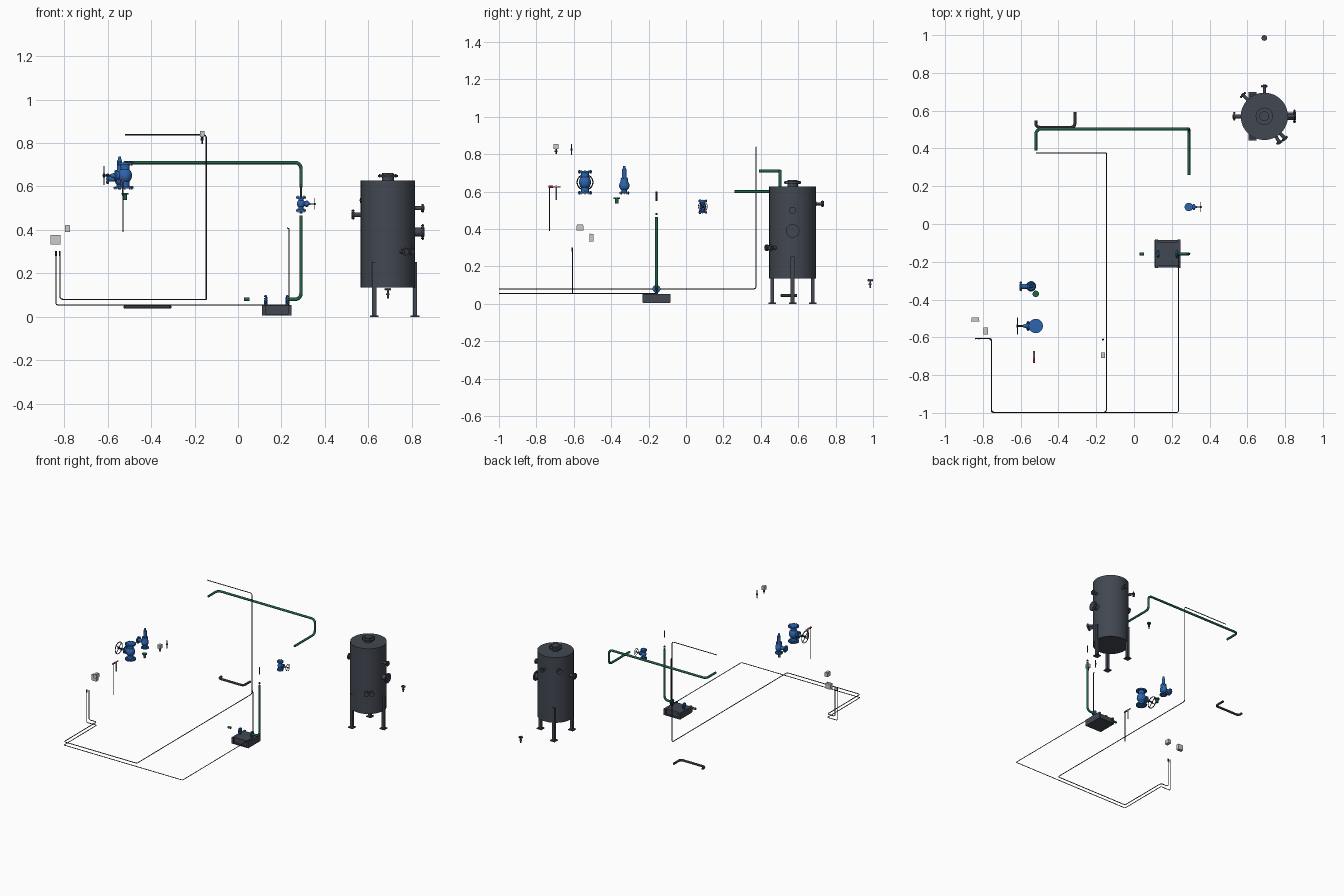
import bpy, bmesh
from math import cos, sin, pi, radians
from mathutils import Vector as V, Matrix

if "Cube" in bpy.data.objects:
    bpy.data.objects.remove(bpy.data.objects["Cube"])

COLORS = dict(slate=(.055, .064, .082), blue=(.025, .13, .42), green=(.015, .12, .06), black=(.03, .033, .036),
              grey=(.55, .57, .56), red=(.5, .03, .03))
MATS = {}
for k, c in COLORS.items():
    MATS[k] = bpy.data.materials.new(k)
    MATS[k].diffuse_color = (*c, 1)


def finish(ob, col):
    ob.data.materials.clear()
    ob.data.materials.append(MATS[col])
    bpy.ops.object.select_all(action='DESELECT')
    ob.select_set(True)
    bpy.context.view_layer.objects.active = ob
    bpy.ops.object.shade_smooth_by_angle(angle=radians(35))


class Part:
    """Collects solid shapes into one named object."""
    def __init__(self, name, col):
        self.name, self.col, self.bm = name, col, bmesh.new()

    def rod(self, p, q, r, r2=None, n=24):
        p, q = V(p), V(q)
        d = q - p
        m = Matrix.Translation((p + q) / 2) @ d.to_track_quat('Z', 'Y').to_matrix().to_4x4()
        bmesh.ops.create_cone(self.bm, cap_ends=True, segments=n, radius1=r,
                              radius2=r if r2 is None else r2, depth=d.length, matrix=m)
        return self

    def box(self, c, s, rot=0):
        m = Matrix.Translation(c) @ Matrix.Rotation(rot, 4, 'Z') @ Matrix.Diagonal((*s, 1))
        bmesh.ops.create_cube(self.bm, size=1, matrix=m)
        return self

    def ball(self, c, s):
        bmesh.ops.create_uvsphere(self.bm, u_segments=24, v_segments=14, radius=1,
                                  matrix=Matrix.Translation(c) @ Matrix.Diagonal((*s, 1)))
        return self

    def flange(self, c, axis, r, t=.007, bolts=8):
        c, a = V(c), V(axis).normalized()
        self.rod(c - a * t / 2, c + a * t / 2, r)
        u = a.orthogonal().normalized()
        w = a.cross(u)
        for i in range(bolts):
            o = c + (u * cos(2 * pi * i / bolts) + w * sin(2 * pi * i / bolts)) * r * .8
            self.rod(o - a * t, o + a * t, r * .09, n=6)
        return self

    def wheel(self, c, r, t):
        # hand wheel whose axle runs along x
        c, n, m = V(c), 32, 8
        g = [[self.bm.verts.new(c + V((t * sin(b), (r + t * cos(b)) * cos(a), (r + t * cos(b)) * sin(a))))
              for b in (2 * pi * j / m for j in range(m))] for a in (2 * pi * i / n for i in range(n))]
        for i in range(n):
            for j in range(m):
                i2, j2 = (i + 1) % n, (j + 1) % m
                self.bm.faces.new((g[i][j], g[i2][j], g[i2][j2], g[i][j2]))
        for a in (pi / 4, 3 * pi / 4):
            d = V((0, cos(a), sin(a))) * r
            self.rod(c - d, c + d, t * .8, n=8)
        return self

    def done(self):
        bmesh.ops.recalc_face_normals(self.bm, faces=self.bm.faces)
        me = bpy.data.meshes.new(self.name)
        self.bm.to_mesh(me)
        self.bm.free()
        ob = bpy.data.objects.new(self.name, me)
        bpy.context.collection.objects.link(ob)
        finish(ob, self.col)


def pipe(name, col, pts, r, bend):
    """Round pipe through the points with rounded corners."""
    pts = [V(p) for p in pts]
    path = [pts[0]]
    for a, b, c in zip(pts, pts[1:], pts[2:]):
        u, w = (a - b).normalized(), (c - b).normalized()
        path += [b + (u * (1 - sin(t)) + w * (1 - cos(t))) * bend for t in (pi / 2 * i / 8 for i in range(9))]
    path.append(pts[-1])
    cu = bpy.data.curves.new(name, 'CURVE')
    cu.dimensions, cu.bevel_depth, cu.bevel_resolution, cu.use_fill_caps = '3D', r, 4, True
    s = cu.splines.new('POLY')
    s.points.add(len(path) - 1)
    for q, p in zip(s.points, path):
        q.co = (*p, 1)
    ob = bpy.data.objects.new(name, cu)
    bpy.context.collection.objects.link(ob)
    bpy.ops.object.select_all(action='DESELECT')
    ob.select_set(True)
    bpy.context.view_layer.objects.active = ob
    bpy.ops.object.convert(target='MESH')
    finish(bpy.context.view_layer.objects.active, col)


# Tank shell with top manway
TX, TY, TR = .69, .57, .125
t = Part("tank_shell", "slate")
t.rod((TX, TY, .135), (TX, TY, .627), TR, n=48)
t.rod((TX, TY, .62), (TX, TY, .65), .028).flange((TX, TY, .649), (0, 0, 1), .046, .009)
t.rod((TX, TY, .65), (TX, TY, .662), .026)
t.done()

# Side nozzles: angle, height, pipe radius, flange radius
nozzles = Part("tank_nozzles", "slate")
for ang, z, r, f in ((0, .50, .009, .019), (0, .39, .02, .036), (180, .47, .011, .023), (90, .535, .008, .017),
                     (135, .535, .009, .02), (-60, .30, .009, .018), (-47, .30, .009, .018)):
    d = V((cos(radians(ang)), sin(radians(ang)), 0))
    c = V((TX, TY, z))
    nozzles.rod(c + d * .115, c + d * .168, r).flange(c + d * .16, d, f, .007)
nozzles.done()

# Three legs with foot plates
for i in range(3):
    a = 2 * pi * i / 3
    x, y = TX + TR * cos(a), TY + TR * sin(a)
    Part(f"tank_leg_{i + 1}", "slate").box((x, y, .127), (.02, .02, .25)).box((x, y, .003), (.04, .04, .006)).done()

# Loose drain fitting
Part("drain_fitting", "slate").rod((TX, .985, .085), (TX, .985, .125), .005).flange(
    (TX, .985, .126), (0, 0, 1), .015, .006, 6).rod((TX, .985, .1), (TX, .985, .108), .008).done()

# Large pipes
PY = -.158
pipe("upper_pipe", "green", [(-.52, .39, .71), (-.52, .503, .71), (.29, .503, .71), (.29, .503, .60), (.29, .26, .60)], .008, .028)
pipe("riser_pipe", "green", [(.225, PY, .08), (.29, PY, .08), (.29, PY, .465)], .008, .028)
pipe("drain_pipe", "black", [(-.52, .547, .045), (-.52, .512, .045), (-.313, .512, .045), (-.313, .593, .045)], .008, .02)
Part("inlet_stub", "green").rod((.028, PY, .08), (.052, PY, .08), .008).done()
Part("riser_top_piece", "black").rod((.29, PY, .55), (.29, PY, .60), .005).rod((.29, PY, .475), (.29, PY, .485), .006).done()

# Pump block with end plates and blue port flanges
p = Part("pump_block", "slate").box((.178, PY, .032), (.12, .125, .04)).box((.178, PY, .009), (.137, .145, .008))
for x in (.118, .238):
    p.box((x, PY, .03), (.016, .15, .046))
p.done()
p = Part("pump_ports", "blue")
for x, s in ((.127, 1), (.227, -1)):
    p.flange((x, PY, .08), (1, 0, 0), .021, .007, 6)
    p.rod((x, PY, .08), (x + s * .008, PY, .08), .011).rod((x, PY, .05), (x, PY, .08), .008)
p.done()


def gate_valve(name, c, h, r, reach, side, wheel_r):
    """Vertical-flow valve with two flanges and a sideways hand wheel."""
    c, z, x = V(c), V((0, 0, 1)), V((side, 0, 0))
    b = Part(name + "_body", "blue")
    b.rod(c - z * h, c + z * h, r * .55).ball(c, (r * .85, r * .85, h * .6))
    for s in (-1, 1):
        b.flange(c + z * s * (h - .004), z, r, .009)
    b.rod(c, c + x * reach * .5, r * .5).flange(c + x * reach * .42, x, r * .7, .007, 6)
    b.rod(c + x * reach * .5, c + x * reach * .7, r * .35, r * .18)
    b.done()
    w = Part(name + "_handwheel", "black").rod(c + x * reach * .6, c + x * (reach + .006), r * .11, n=12)
    w.wheel(c + x * reach, wheel_r, wheel_r * .07).rod(c + x * (reach - .004), c + x * (reach + .004), wheel_r * .2)
    w.done()


gate_valve("main_valve", (-.52, -.54, .65), .06, .038, .097, -1, .042)
gate_valve("riser_valve", (.29, .09, .52), .034, .022, .063, 1, .024)

# Relief valve with side outlet
b = Part("relief_valve", "blue")
X, Y = -.545, -.33
b.flange((X, Y, .593), (0, 0, 1), .027).rod((X, Y, .59), (X, Y, .62), .014).ball((X, Y, .632), (.024, .028, .028))
b.rod((X, Y, .64), (X, Y, .675), .024, .016).flange((X, Y, .668), (0, 0, 1), .021, .006, 6)
b.rod((X, Y, .67), (X, Y, .72), .012).rod((X, Y, .72), (X, Y, .738), .009, .005)
b.rod((X, Y, .635), (X - .06, Y, .635), .013).flange((X - .055, Y, .635), (1, 0, 0), .025)
b.done()
Part("relief_pipe_stub", "green").rod((-.52, -.37, .537), (-.52, -.37, .568), .009).rod(
    (-.52, -.37, .562), (-.52, -.37, .57), .017).done()

# Long and short sensor probes
Part("long_probe", "black").rod((-.53, -.73, .39), (-.53, -.73, .62), .0025, n=10).done()
Part("short_probe", "grey").rod((-.53, -.695, .555), (-.53, -.695, .632), .004, n=12).rod(
    (-.53, -.71, .626), (-.53, -.672, .626), .005, n=12).done()
Part("probe_cap", "red").rod((-.53, -.735, .626), (-.53, -.71, .626), .006, n=12).done()

# Transmitter and its stems
Part("transmitter_box", "grey").box((-.165, -.695, .842), (.022, .028, .028)).done()
Part("transmitter_stem", "black").rod((-.165, -.695, .80), (-.165, -.695, .83), .004).rod(
    (-.165, -.695, .812), (-.165, -.695, .82), .008, n=6).done()
Part("pocket_stem", "black").rod((-.165, -.612, .795), (-.165, -.612, .855), .003).rod(
    (-.165, -.612, .82), (-.165, -.612, .83), .006, n=6).done()

# Control boxes with lids
Part("control_box", "grey").box((-.84, -.503, .354), (.04, .018, .04)).box((-.84, -.513, .354), (.044, .006, .044)).done()
Part("switch_box", "grey").box((-.785, -.567, .405), (.024, .036, .028)).box((-.785, -.567, .421), (.02, .03, .005)).done()

# Signal cables
pipe("pump_cable", "black", [(-.838, -.607, .30), (-.838, -.607, .055), (-.755, -.607, .055), (-.755, -.997, .055),
     (.235, -.997, .055), (.235, PY, .055), (.235, PY, .408), (.226, PY, .408)], .0025, .008)
pipe("level_cable", "black", [(-.82, -.607, .30), (-.82, -.607, .08), (-.755, -.607, .08), (-.755, -.997, .08),
     (-.146, -.997, .08), (-.146, .375, .08), (-.146, .375, .838), (-.52, .375, .838)], .0028, .015)
Part("cable_ends", "black").rod((-.838, -.607, .28), (-.838, -.607, .302), .004).rod(
    (-.82, -.607, .28), (-.82, -.607, .302), .004).done()

for m in bpy.data.materials:
    if m.users and not m.is_grease_pencil:
        m.use_nodes = True
        m.node_tree.nodes["Principled BSDF"].inputs["Base Color"].default_value = m.diffuse_color
